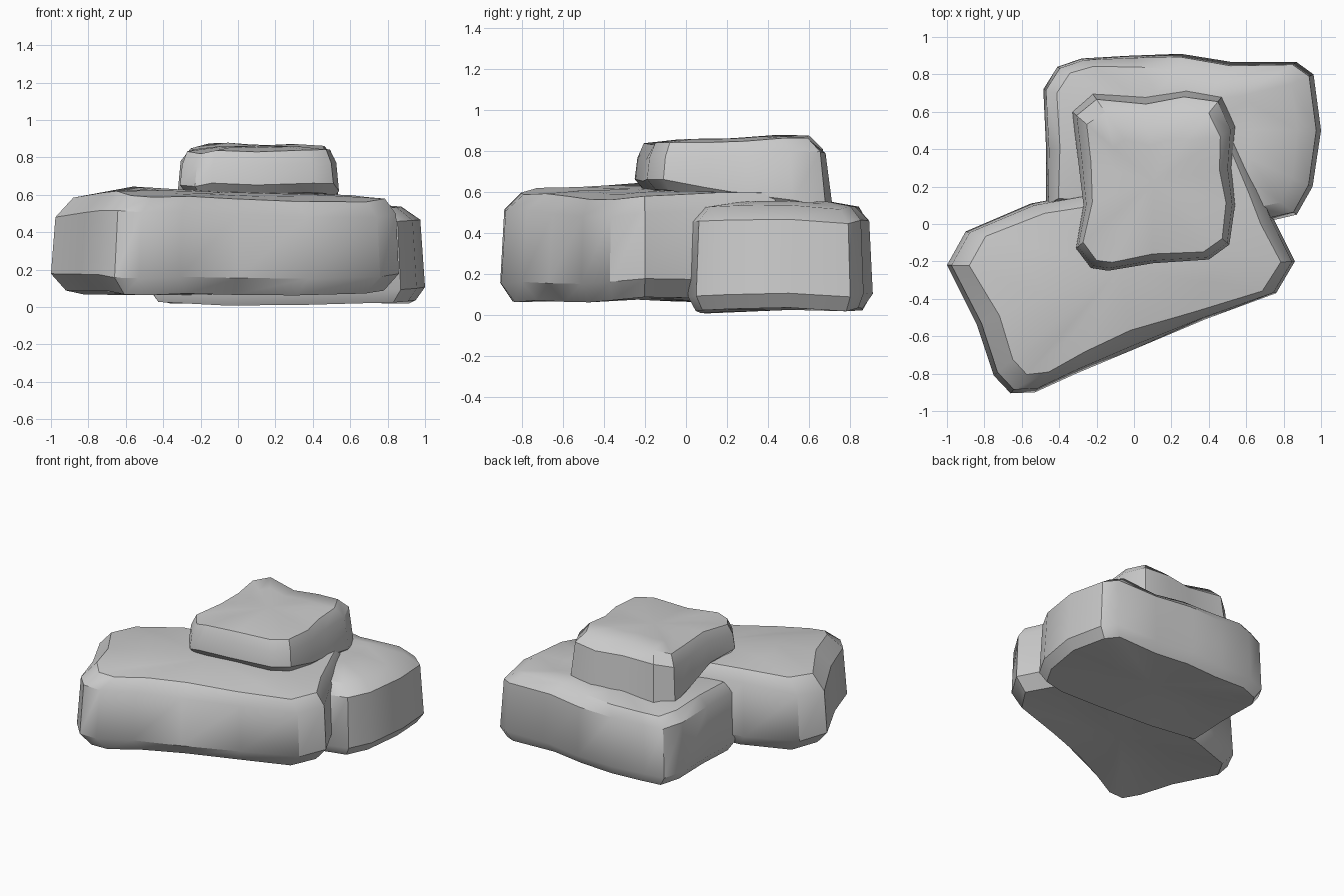
import bpy, bmesh, random
from mathutils import Vector

if "Cube" in bpy.data.objects:
    bpy.data.objects.remove(bpy.data.objects["Cube"])

random.seed(4)


def rock(name, outline, top, bottom, insets, chamfer_top, chamfer_bottom, lean, dome):
    """Loft a plan outline through chamfered rings; sides facing 'lean' slope in more."""
    pts = [Vector(p) for p in outline]
    c = sum(pts, Vector((0, 0))) / len(pts)
    bump = [random.uniform(-0.015, 0.015) for _ in pts]
    i_bot, i_wall, i_top = insets
    lean = Vector(lean)

    def ring(d, zf, dz, scale=1.0, leaning=False):
        out = []
        for p, b in zip(pts, bump):
            u = (p - c).normalized()
            w = 1 + max(0.0, u.dot(lean)) if leaning else 1.0
            q = c + (p - u * d * w - c) * scale
            out.append(bm.verts.new((q.x, q.y, zf(q.x, q.y) + dz + b * scale)))
        return out

    bm = bmesh.new()
    rings = [
        ring(i_bot, bottom, 0.0, 0.5),
        ring(i_bot, bottom, 0.0),
        ring(0.0, bottom, chamfer_bottom),
        ring(i_wall, top, -chamfer_top, 1.0, True),
        ring(i_top, top, 0.0, 1.0, True),
        ring(i_top, top, dome, 0.6, True),
    ]
    n = len(pts)
    for a, b in zip(rings, rings[1:]):
        for i in range(n):
            j = (i + 1) % n
            bm.faces.new((a[i], a[j], b[j], b[i]))
    # close both ends with fans
    for r, z in ((rings[0], bottom(*c)), (rings[-1], top(*c) + dome)):
        m = bm.verts.new((c.x, c.y, z))
        for i in range(n):
            bm.faces.new((r[i], r[(i + 1) % n], m))
    bmesh.ops.recalc_face_normals(bm, faces=bm.faces)
    me = bpy.data.meshes.new(name)
    bm.to_mesh(me)
    bm.free()
    ob = bpy.data.objects.new(name, me)
    bpy.context.collection.objects.link(ob)
    bpy.ops.object.select_all(action='DESELECT')
    bpy.context.view_layer.objects.active = ob
    ob.select_set(True)
    bpy.ops.object.shade_smooth_by_angle(angle=0.65)
    return ob


# long slab lying diagonally at the front
rock("front_slab",
     [(-0.66, -0.905), (-0.53, -0.9), (-0.31, -0.8), (0.0, -0.67), (0.38, -0.51),
      (0.76, -0.37), (0.86, -0.2), (0.75, 0.02), (0.68, 0.2), (0.56, 0.47),
      (0.4, 0.46), (0.0, 0.28), (-0.28, 0.16), (-0.55, 0.11), (-0.9, -0.04),
      (-1.0, -0.22), (-0.84, -0.54), (-0.75, -0.81)],
     lambda x, y: 0.61 - 0.045 * x + 0.04 * y - 0.3 * max(0, -x - 0.65),
     lambda x, y: 0.075,
     (0.08, 0.015, 0.075), 0.08, 0.09, (-0.6, -0.5), 0.01)

# broad block behind, to the right
rock("back_block",
     [(-0.47, 0.1), (-0.1, 0.06), (0.35, 0.02), (0.7, 0.01), (0.87, 0.05),
      (0.955, 0.2), (1.0, 0.5), (0.96, 0.8), (0.87, 0.865), (0.53, 0.865),
      (0.25, 0.91), (-0.02, 0.9), (-0.28, 0.885), (-0.41, 0.84), (-0.485, 0.72),
      (-0.47, 0.4)],
     lambda x, y: 0.52 + 0.01 * y,
     lambda x, y: 0.015 + 0.02 * y,
     (0.05, 0.015, 0.075), 0.07, 0.07, (0.7, 0.2), 0.025)

# smaller cap stone resting on both
rock("cap_stone",
     [(-0.31, -0.13), (-0.23, -0.235), (-0.14, -0.25), (0.1, -0.21), (0.4, -0.19),
      (0.51, -0.11), (0.54, 0.1), (0.52, 0.3), (0.54, 0.52), (0.47, 0.68),
      (0.28, 0.715), (0.06, 0.68), (-0.22, 0.695), (-0.33, 0.6), (-0.3, 0.35),
      (-0.27, 0.1)],
     lambda x, y: 0.835 + 0.05 * y,
     lambda x, y: 0.585 - 0.15 * max(y, -0.1),
     (0.05, 0.015, 0.05), 0.07, 0.05, (0, 1.6), 0.015)
